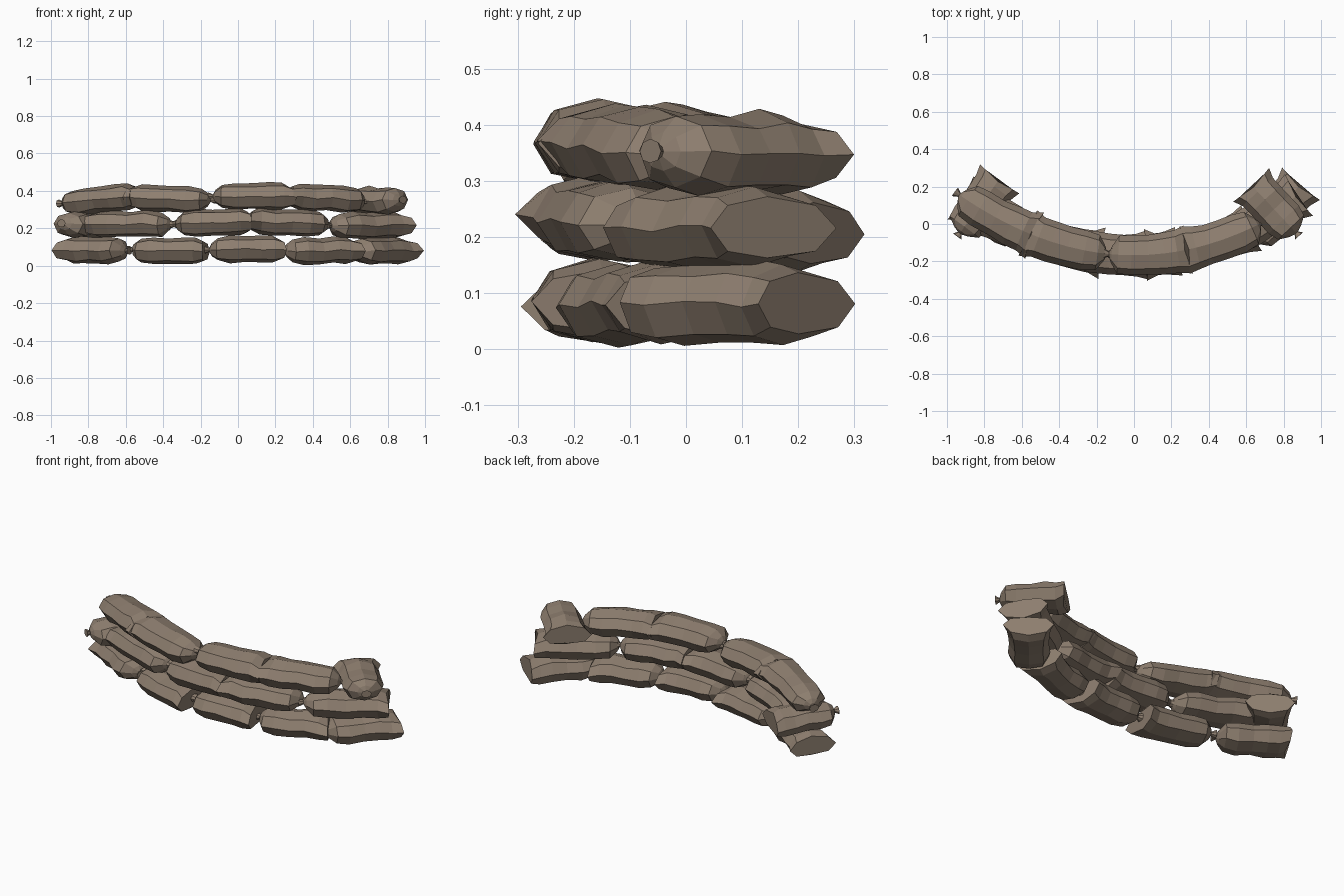
import bpy, bmesh, random
from mathutils import Vector

if "Cube" in bpy.data.objects:
    bpy.data.objects.remove(bpy.data.objects["Cube"])

random.seed(7)

burlap = bpy.data.materials.new("burlap")
burlap.diffuse_color = (0.27, 0.21, 0.16, 1)
burlap.use_nodes = True
burlap.node_tree.nodes["Principled BSDF"].inputs["Base Color"].default_value = burlap.diffuse_color

# Eight-sided bag section: pointed side seams, flattened top and bottom
SECTION = [(1, 0), (0.7, 0.72), (0, 1), (-0.7, 0.72),
           (-1, 0), (-0.7, -0.74), (0, -0.95), (0.7, -0.74)]

# Rings from tied neck to open seam: (distance along 0..1, half width, half height)
RINGS = [(-0.10, 0.028, 0.022), (-0.035, 0.012, 0.011), (0.0, 0.045, 0.036),
         (0.09, 0.098, 0.063), (0.27, 0.108, 0.074), (0.50, 0.105, 0.070),
         (0.72, 0.110, 0.074), (0.90, 0.115, 0.073), (1.0, 0.134, 0.056)]


def arc_y(x):
    return -0.167 + 0.37 * x * x


def make_bag(name, tied, seam, curved):
    """Sandbag from its tied neck to its wide sewn end; curved bags follow the wall."""
    a, b = Vector(tied), Vector(seam)

    def centre(t):
        p = a.lerp(b, t)
        if curved:
            p.y = arc_y(p.x)
        return p

    bm = bmesh.new()
    loops = []
    for i, (t, w, h) in enumerate(RINGS):
        c = centre(t)
        axis = (centre(t + 0.05) - centre(t - 0.05)).normalized()
        side = axis.cross(Vector((0, 0, 1))).normalized()
        up = side.cross(axis)
        if i > 2:
            w *= random.uniform(0.96, 1.04)
            c = c + up * random.uniform(-0.005, 0.005)
        loop = []
        for u, v in SECTION:
            p = c + side * u * w + up * v * h
            if i == len(RINGS) - 1:          # seam corners poke outward
                p += axis * 0.02 * abs(u)
            elif i > 2:                      # lumpy filling
                p += up * random.uniform(-0.004, 0.004)
            p.z = max(p.z, 0)
            loop.append(bm.verts.new(p))
        loops.append(loop)
    n = len(SECTION)
    for l0, l1 in zip(loops, loops[1:]):
        for k in range(n):
            bm.faces.new((l0[k], l0[(k + 1) % n], l1[(k + 1) % n], l1[k]))
    bm.faces.new(loops[0])
    bm.faces.new(loops[-1])
    bmesh.ops.recalc_face_normals(bm, faces=bm.faces)
    mesh = bpy.data.meshes.new(name)
    bm.to_mesh(mesh)
    bm.free()
    mesh.materials.append(burlap)
    obj = bpy.data.objects.new(name, mesh)
    bpy.context.collection.objects.link(obj)


def on_arc(x, z):
    return (x, arc_y(x), z)


# Bags following the wall curve: (tied x, tied z, seam x, seam z)
COURSES = {
    "bottom": [(-0.55, 0.085, -0.19, 0.08), (-0.14, 0.085, 0.22, 0.085),
               (0.26, 0.08, 0.61, 0.082)],
    "middle": [(-0.37, 0.222, -0.77, 0.218), (-0.32, 0.222, 0.05, 0.234),
               (0.47, 0.222, 0.08, 0.236)],
    "top": [(-0.92, 0.335, -0.55, 0.368), (-0.16, 0.352, -0.55, 0.362),
            (-0.12, 0.37, 0.27, 0.368), (0.66, 0.345, 0.29, 0.37)],
}
for course, bags in COURSES.items():
    for i, (x0, z0, x1, z1) in enumerate(bags):
        make_bag(f"{course}_sandbag_{i + 1}", on_arc(x0, z0), on_arc(x1, z1), True)

# Straight bags at the wall ends, some laid across the wall
make_bag("bottom_left_end_sandbag", (-0.61, -0.05, 0.08), (-0.91, 0.13, 0.085), False)
make_bag("bottom_right_end_sandbag", (0.64, -0.08, 0.075), (0.88, 0.2, 0.082), False)
make_bag("middle_right_end_sandbag", (0.51, -0.09, 0.215), (0.865, 0.145, 0.215), False)
make_bag("middle_left_cross_sandbag", (-0.925, -0.04, 0.225), (-0.73, 0.225, 0.21), False)
make_bag("top_right_cross_sandbag", (0.86, -0.04, 0.352), (0.64, 0.195, 0.345), False)
